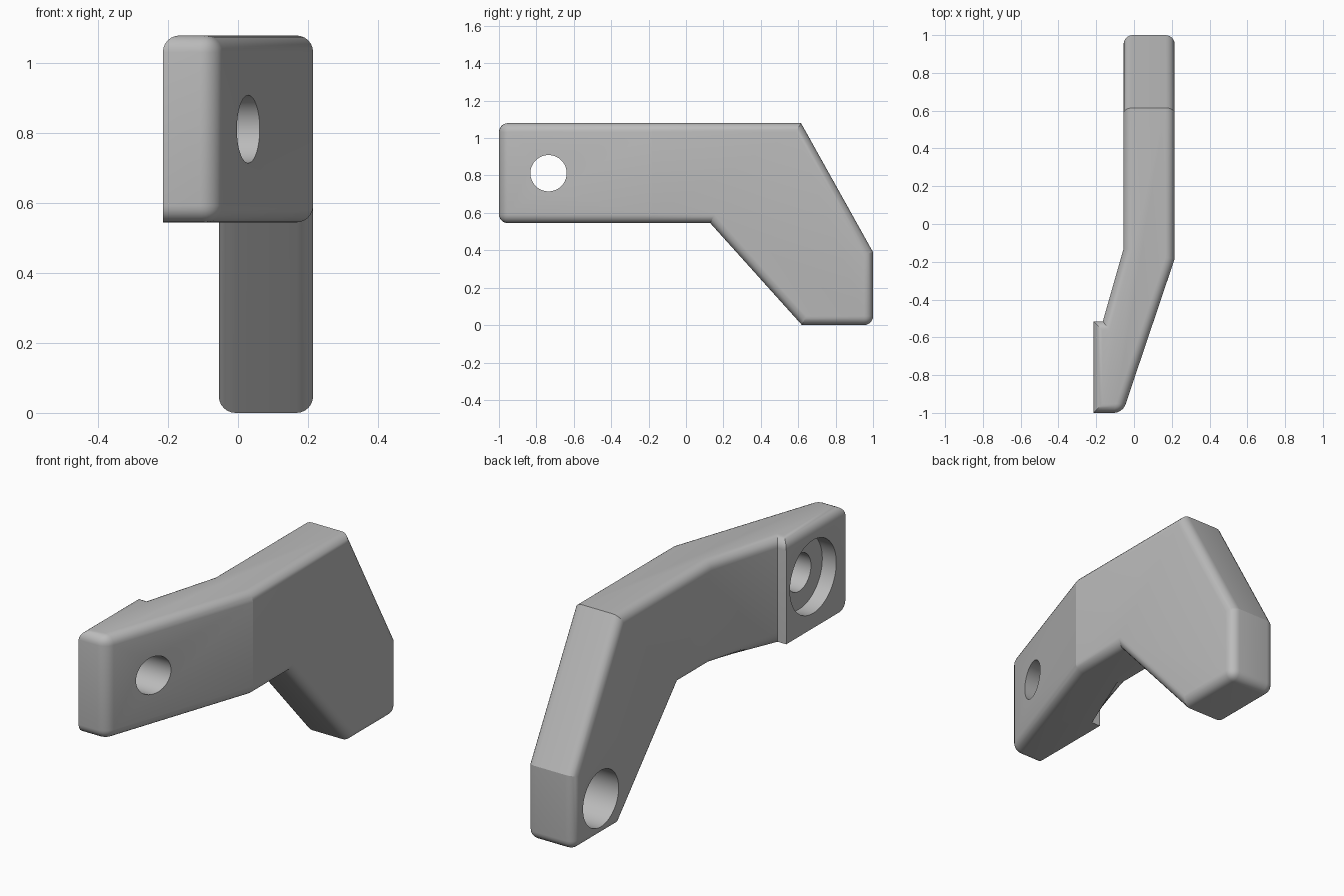
import bpy, bmesh, math
from mathutils import Vector, Matrix

cube = bpy.data.objects.get("Cube")
if cube:
    bpy.data.objects.remove(cube, do_unlink=True)

TOP, UNDER, WALL = 1.08, 0.545, -0.515
RADIUS = 0.048

grey = bpy.data.materials.new("plain grey")
grey.use_nodes = True
grey.diffuse_color = (0.5, 0.5, 0.5, 1)
grey.node_tree.nodes["Principled BSDF"].inputs["Base Color"].default_value = (0.5, 0.5, 0.5, 1)


def make_object(name, bm):
    bmesh.ops.recalc_face_normals(bm, faces=bm.faces)
    mesh = bpy.data.meshes.new(name)
    bm.to_mesh(mesh)
    bm.free()
    mesh.materials.append(grey)
    obj = bpy.data.objects.new(name, mesh)
    bpy.context.collection.objects.link(obj)
    return obj


def prism(name, points, direction):
    bm = bmesh.new()
    face = bm.faces.new([bm.verts.new(p) for p in points])
    out = bmesh.ops.extrude_face_region(bm, geom=[face])
    moved = [v for v in out["geom"] if isinstance(v, bmesh.types.BMVert)]
    bmesh.ops.translate(bm, verts=moved, vec=direction)
    return make_object(name, bm)


def drill(name, y, z, radius, x0, x1):
    bm = bmesh.new()
    turn = Matrix.Translation(((x0 + x1) / 2, y, z)) @ Matrix.Rotation(math.pi / 2, 4, "Y")
    bmesh.ops.create_cone(bm, cap_ends=True, segments=64, radius1=radius,
                          radius2=radius, depth=x1 - x0, matrix=turn)
    return make_object(name, bm)


def combine(obj, cutter, operation):
    cutter.hide_render = True
    mod = obj.modifiers.new("cut", "BOOLEAN")
    mod.object, mod.operation, mod.solver = cutter, operation, "EXACT"
    graph = bpy.context.evaluated_depsgraph_get()
    mesh = bpy.data.meshes.new_from_object(obj.evaluated_get(graph))
    obj.modifiers.clear()
    obj.data = mesh
    bpy.data.objects.remove(cutter, do_unlink=True)


# Bent plan outline crossed with the cranked side outline
plan = [(0.215, 1), (0.215, -0.185), (-0.06, -1), (-0.215, -1),
        (-0.215, WALL), (-0.165, WALL), (-0.055, -0.13), (-0.055, 1)]
side = [(-1, UNDER), (-1, TOP), (0.615, TOP), (1, 0.39), (1, 0), (0.62, 0), (0.13, UNDER)]
bracket = prism("bracket_arm", [(x, y, -0.5) for x, y in plan], Vector((0, 0, 2)))
# The side outline is slightly longer, so the end faces come from one outline only
wide = [(-1, y * 1.0, z) for y, z in side]
combine(bracket, prism("side_outline", wide, Vector((2, 0, 0))), "INTERSECT")


# Rounded edges: the outline of both broad sides and the end corners
def is_rounded(edge):
    if len(edge.link_faces) != 2:
        return False
    a, b = (v.co for v in edge.verts)
    mid, run = (a + b) / 2, (b - a).normalized()
    at_wall = abs(mid.y - WALL) < 0.01
    if abs(run.x) > 0.95:
        at_front = mid.y < -0.99
        at_foot = mid.y > 0.99 and mid.z < 0.1
        return at_front or at_foot or (at_wall and mid.z > 1)
    on_pad = mid.x < -0.21
    if on_pad and mid.z < 1:
        return False
    if abs(run.z) > 0.99 and at_wall:
        return False
    sides = sorted(abs(f.normal.x) for f in edge.link_faces)
    return sides[0] < 0.4 and sides[1] > 0.9


bm = bmesh.new()
bm.from_mesh(bracket.data)
bmesh.ops.remove_doubles(bm, verts=bm.verts, dist=0.0005)
bmesh.ops.dissolve_limit(bm, angle_limit=0.02, verts=bm.verts, edges=bm.edges)
bm.normal_update()
bmesh.ops.bevel(bm, geom=[e for e in bm.edges if is_rounded(e)], offset=RADIUS,
                offset_type="OFFSET", segments=6, profile=0.5, affect="EDGES",
                clamp_overlap=False)
bm.to_mesh(bracket.data)
bm.free()

# Through hole with a counterbore in the pad, and a blind socket in the foot
combine(bracket, drill("through_hole", -0.735, 0.812, 0.097, -0.5, 0.5), "DIFFERENCE")
combine(bracket, drill("counterbore", -0.735, 0.812, 0.19, -0.5, -0.135), "DIFFERENCE")
combine(bracket, drill("foot_socket", 0.777, 0.195, 0.146, -0.5, 0.145), "DIFFERENCE")

bpy.ops.object.select_all(action="DESELECT")
bracket.select_set(True)
bpy.context.view_layer.objects.active = bracket
bpy.ops.object.shade_smooth_by_angle(angle=math.radians(16))
